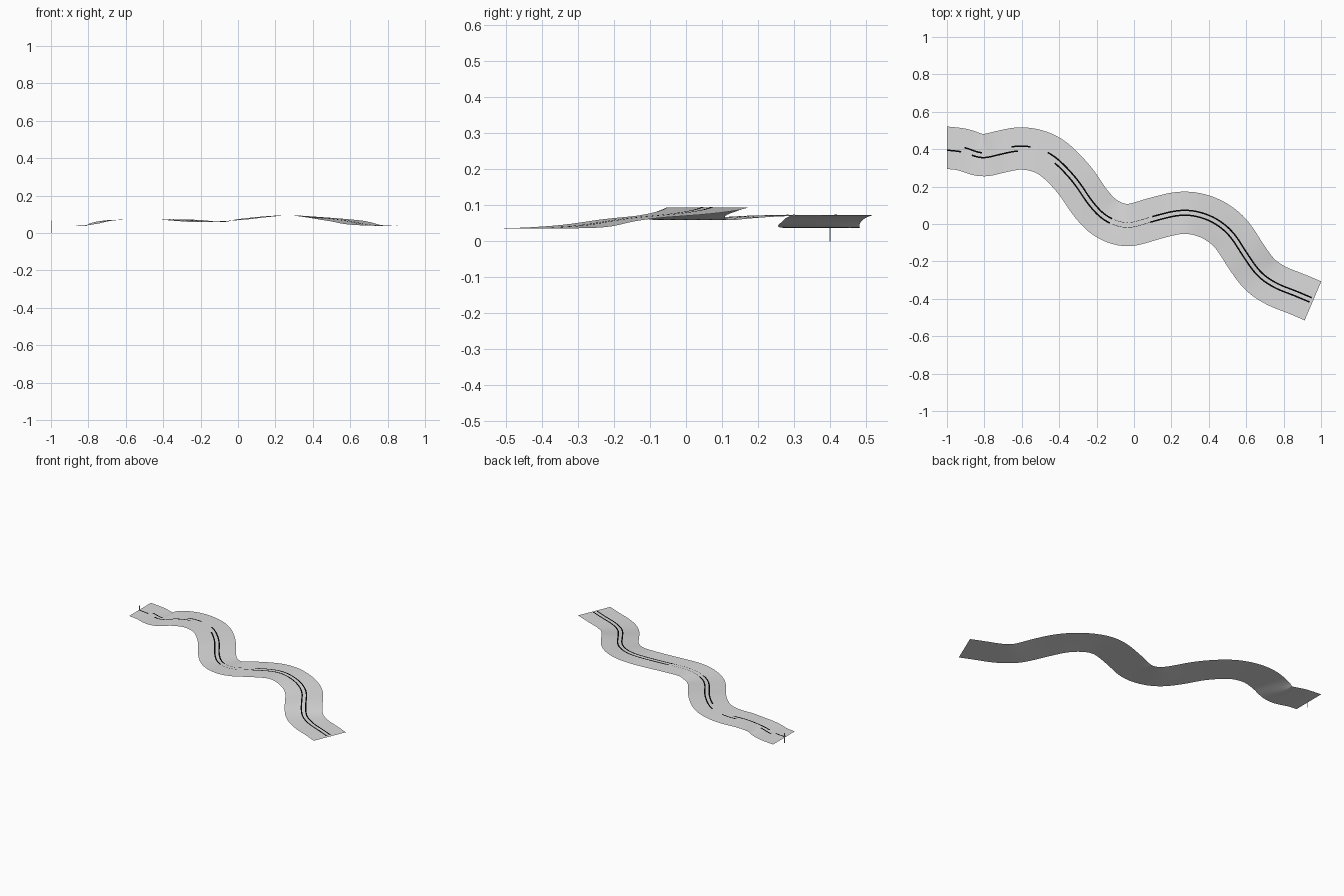
import bpy
from mathutils import Vector

cube = bpy.data.objects.get("Cube")
if cube:
    bpy.data.objects.remove(cube, do_unlink=True)


def material(name, rgb):
    m = bpy.data.materials.new(name)
    m.use_nodes = True
    color = (*rgb, 1)
    m.diffuse_color = color
    m.node_tree.nodes["Principled BSDF"].inputs["Base Color"].default_value = color
    return m


light_grey = material("light_grey", (0.72, 0.72, 0.72))
black = material("black", (0.0, 0.0, 0.0))

# Centre line of the road: x, y, z
POINTS = [Vector(p) for p in (
    (-1, .408, .037), (-.91, .397, .037), (-.813, .366, .040), (-.71, .387, .065),
    (-.59, .405, .072), (-.45, .364, .073), (-.32, .238, .071), (-.235, .115, .064),
    (-.15, .03, .058), (-.035, -.008, .066), (.1, .027, .082), (.26, .062, .095),
    (.4, .034, .085), (.513, -.045, .073), (.594, -.165, .062), (.67, -.268, .045),
    (.76, -.33, .039), (.86, -.37, .037), (.957, -.411, .036))]
STEPS = 8


def smooth_path(points):
    """Catmull-Rom path through the points, then lightly relaxed."""
    pts = [2 * points[0] - points[1], *points, 2 * points[-1] - points[-2]]
    path = []
    for a, b, c, d in zip(pts, pts[1:], pts[2:], pts[3:]):
        for i in range(STEPS):
            t = i / STEPS
            path.append(0.5 * (2 * b + (c - a) * t + (2 * a - 5 * b + 4 * c - d) * t * t
                               + (3 * b - a - 3 * c + d) * t ** 3))
    path.append(points[-1].copy())
    for _ in range(6):
        path = ([path[0]] + [(p + 2 * q + r) / 4 for p, q, r in zip(path, path[1:], path[2:])]
                + [path[-1]])
    return path


PATH = smooth_path(POINTS)


def side_vector(i):
    if i == 0:
        return Vector((0, 1, 0))
    t = PATH[min(i + 1, len(PATH) - 1)] - PATH[i - 1]
    return Vector((-t.y, t.x, 0)).normalized()


SIDES = [side_vector(i) for i in range(len(PATH))]


def ribbon(name, mat, offset, half, start=-2, end=2, lift=0.0, columns=1):
    """Sheet that follows the path between two x positions."""
    rows = [i for i, p in enumerate(PATH) if start <= p.x <= end]
    verts, faces, n = [], [], columns + 1
    for i in rows:
        for c in range(n):
            across = offset + half * (1 - 2 * c / columns)
            verts.append(PATH[i] + SIDES[i] * across + Vector((0, 0, lift)))
    for r in range(len(rows) - 1):
        for c in range(columns):
            a = r * n + c
            faces.append((a, a + 1, a + n + 1, a + n))
    mesh = bpy.data.meshes.new(name)
    mesh.from_pydata(verts, [], faces)
    mesh.materials.append(mat)
    for f in mesh.polygons:
        f.use_smooth = True
    ob = bpy.data.objects.new(name, mesh)
    bpy.context.collection.objects.link(ob)
    return ob


# Road surface
ribbon("road_surface", light_grey, 0, 0.113, columns=6)

# Broken pair of centre lines, with hairlines in the worn stretches
LINES = {
    "left": (0.013, [(-.91, -.81), (-.66, -.55), (-.48, -.12), (.1, .95)]),
    "right": (-0.013, [(-1, -.91), (-.87, -.62), (-.42, -.12), (.08, .95)]),
}
for side, (offset, spans) in LINES.items():
    for k, (a, b) in enumerate(spans):
        ribbon(f"{side}_centre_line_{k + 1}", black, offset, 0.004, a, b, 0.0015)
    ribbon(f"{side}_worn_line", black, offset, 0.001, -.12, .1, 0.0015)

# Thin marker post at the road's end
bpy.ops.mesh.primitive_cube_add(size=1, location=(-0.9985, 0.4, 0.033))
post = bpy.context.object
post.name = "marker_post"
post.scale = (0.003, 0.003, 0.066)
post.data.materials.append(light_grey)
